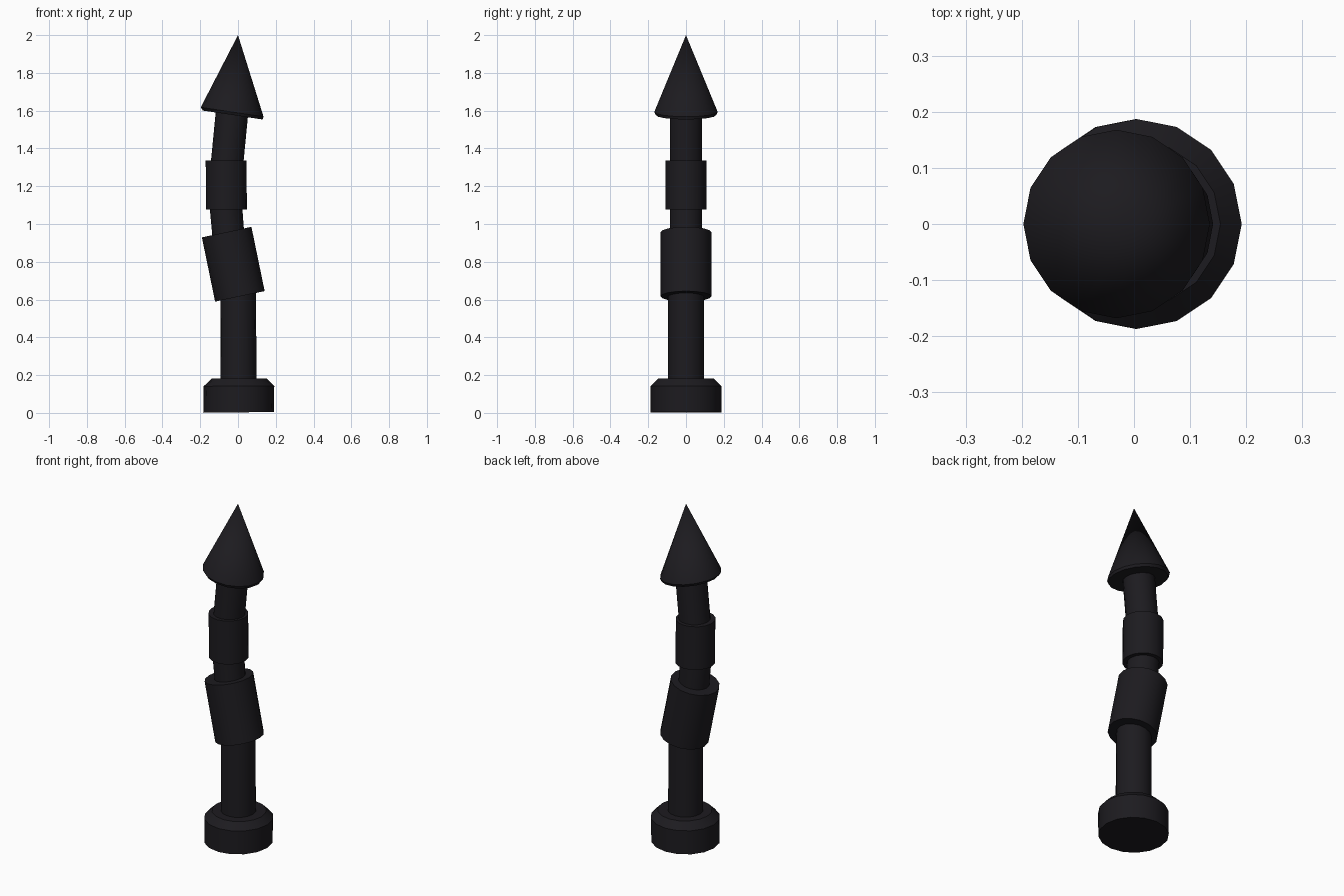
import bpy, bmesh, math

if "Cube" in bpy.data.objects:
    bpy.data.objects.remove(bpy.data.objects["Cube"])

SIDES = 16
dark = bpy.data.materials.new("dark_iron")
dark.diffuse_color = (0.012, 0.011, 0.014, 1)
dark.use_nodes = True
dark.node_tree.nodes["Principled BSDF"].inputs["Base Color"].default_value = dark.diffuse_color


def loft(name, rings):
    """Skin tilted circles given as (centre x, centre z, radius, tilt in degrees); radius 0 is a tip."""
    bm = bmesh.new()
    loops = []
    for cx, cz, r, tilt in rings:
        if r == 0:
            loops.append([bm.verts.new((cx, 0, cz))])
            continue
        t = math.radians(tilt)
        loop = []
        for i in range(SIDES):
            a = math.tau * i / SIDES
            u, v = r * math.cos(a), r * math.sin(a)
            loop.append(bm.verts.new((cx + u * math.cos(t), v, cz + u * math.sin(t))))
        loops.append(loop)
    for lo, hi in zip(loops, loops[1:]):
        for i in range(SIDES):
            j = (i + 1) % SIDES
            if len(hi) == 1:
                bm.faces.new((lo[i], lo[j], hi[0]))
            else:
                bm.faces.new((lo[i], lo[j], hi[j], hi[i]))
    for loop in (loops[0], loops[-1]):
        if len(loop) > 1:
            bm.faces.new(loop)
    bmesh.ops.recalc_face_normals(bm, faces=bm.faces[:])
    mesh = bpy.data.meshes.new(name)
    bm.to_mesh(mesh)
    bm.free()
    mesh.materials.append(dark)
    ob = bpy.data.objects.new(name, mesh)
    bpy.context.collection.objects.link(ob)
    bpy.ops.object.select_all(action='DESELECT')
    ob.select_set(True)
    bpy.context.view_layer.objects.active = ob
    bpy.ops.object.shade_smooth_by_angle(angle=math.radians(30))
    return ob


# Chamfered foot
loft("base", [(0.003, 0.003, 0.187, 0.4), (0.005, 0.142, 0.187, 0.4), (0.007, 0.181, 0.147, 0)])
# Straight lower shaft
loft("lower_shaft", [(0.003, 0.12, 0.096, 0), (0.0, 0.72, 0.094, 0)])
# Wide leaning collar
loft("lower_collar", [(0.01, 0.617, 0.134, 12), (-0.06, 0.957, 0.134, 12)])
# Bent upper shaft
loft("upper_shaft", [(-0.046, 0.88, 0.084, 4), (-0.063, 1.08, 0.086, 3),
                     (-0.066, 1.2, 0.086, 0), (-0.057, 1.33, 0.086, -5),
                     (-0.029, 1.62, 0.086, -8)])
# Narrow upright collar
loft("upper_collar", [(-0.061, 1.078, 0.108, 0), (-0.063, 1.335, 0.108, 0)])
# Pointed cap with a thin lip
loft("spike_tip", [(-0.028, 1.577, 0.16, -8.5), (-0.031, 1.593, 0.168, -8.5), (0.0, 2.0, 0, 0)])
